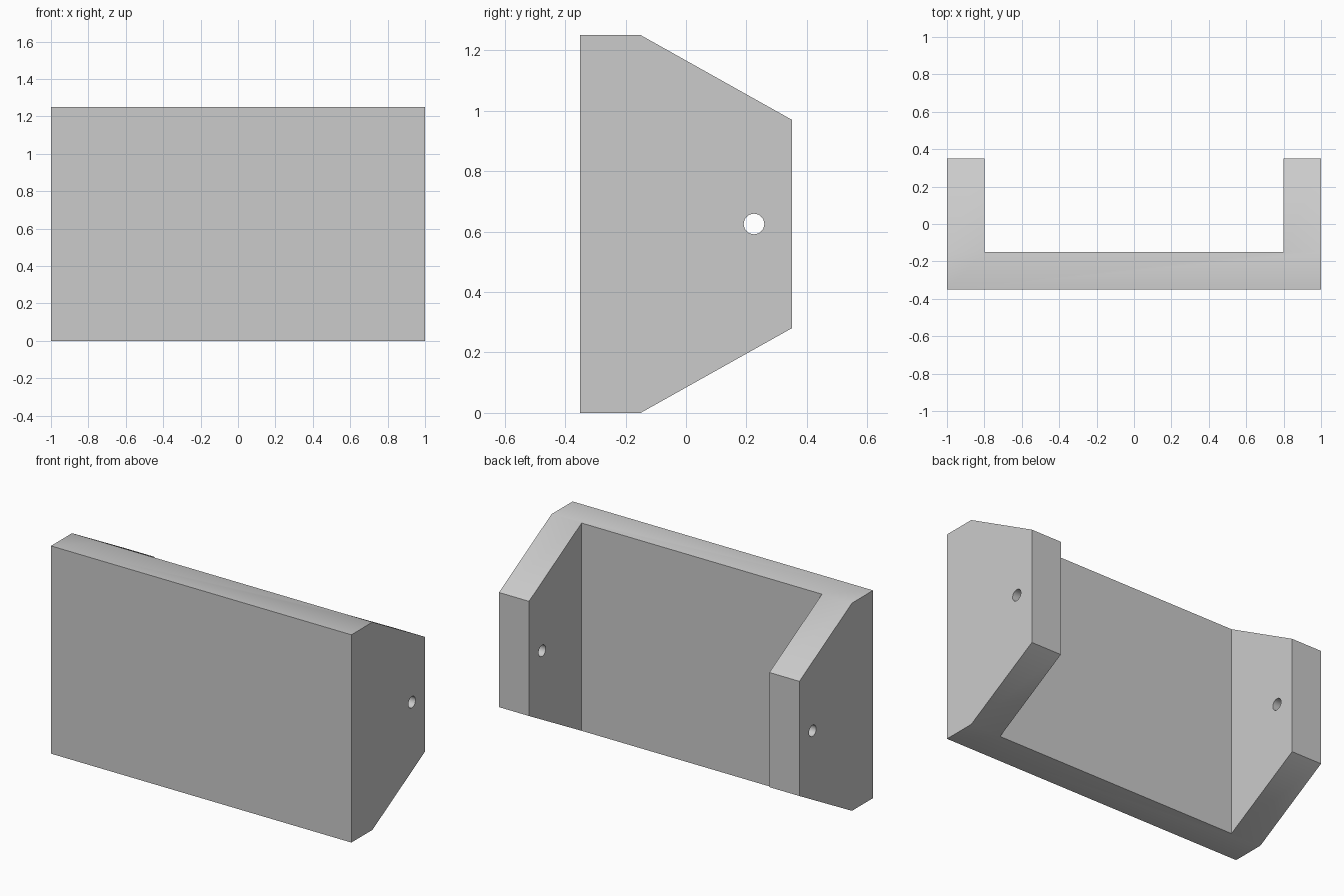
import bpy, bmesh, math
from mathutils import Matrix, Vector

cube = bpy.data.objects.get("Cube")
if cube:
    bpy.data.objects.remove(cube, do_unlink=True)

HEIGHT, WALL = 1.25, 0.2
FRONT, BACK = -0.35, 0.35
TAPER = 0.28

grey = bpy.data.materials.new("light grey")
grey.use_nodes = True
grey.diffuse_color = (0.6, 0.6, 0.6, 1)
grey.node_tree.nodes["Principled BSDF"].inputs["Base Color"].default_value = (0.6, 0.6, 0.6, 1)


def make_object(name, bm):
    mesh = bpy.data.meshes.new(name)
    bmesh.ops.recalc_face_normals(bm, faces=bm.faces[:])
    bm.to_mesh(mesh)
    bm.free()
    mesh.materials.append(grey)
    obj = bpy.data.objects.new(name, mesh)
    bpy.context.collection.objects.link(obj)
    return obj


# Front panel, split where the side wings meet it
bm = bmesh.new()
bmesh.ops.create_cube(bm, size=1)
bmesh.ops.scale(bm, vec=(2, WALL, HEIGHT), verts=bm.verts)
bmesh.ops.translate(bm, vec=(0, FRONT + WALL / 2, HEIGHT / 2), verts=bm.verts)
for x in (-1 + WALL, 1 - WALL):
    bmesh.ops.bisect_plane(bm, geom=bm.verts[:] + bm.edges[:] + bm.faces[:],
                           plane_co=(x, 0, 0), plane_no=(1, 0, 0))

# Side wings, extruded backwards and tapered at top and bottom
bm.normal_update()
roots = [f for f in bm.faces
         if f.normal.y > 0.9 and abs(f.calc_center_median().x) > 1 - WALL]
for root in roots:
    wing = bmesh.ops.extrude_face_region(bm, geom=[root])["geom"]
    for v in (g for g in wing if isinstance(g, bmesh.types.BMVert)):
        v.co.y = BACK
        v.co.z = TAPER if v.co.z < HEIGHT / 2 else HEIGHT - TAPER
    if root.is_valid:
        bmesh.ops.delete(bm, geom=[root], context="FACES_ONLY")

# Merge the flat front, top and bottom strips
bmesh.ops.dissolve_limit(bm, angle_limit=math.radians(1),
                         verts=bm.verts[:], edges=bm.edges[:])
bracket = make_object("bracket", bm)

# Round pin hole through both wings
bm = bmesh.new()
bmesh.ops.create_cone(bm, cap_ends=True, segments=32, radius1=0.034, radius2=0.034, depth=3,
                      matrix=Matrix.Translation(Vector((0, 0.225, HEIGHT / 2)))
                      @ Matrix.Rotation(math.pi / 2, 4, "Y"))
cutter = make_object("hole_cutter", bm)
cutter.hide_render = True

bpy.ops.object.select_all(action="DESELECT")
bracket.select_set(True)
bpy.context.view_layer.objects.active = bracket
hole = bracket.modifiers.new("pin_hole", "BOOLEAN")
hole.operation = "DIFFERENCE"
hole.solver = "EXACT"
hole.object = cutter
bpy.ops.object.modifier_apply(modifier=hole.name)
bpy.data.objects.remove(cutter, do_unlink=True)

bpy.ops.object.shade_smooth_by_angle(angle=math.radians(30))
